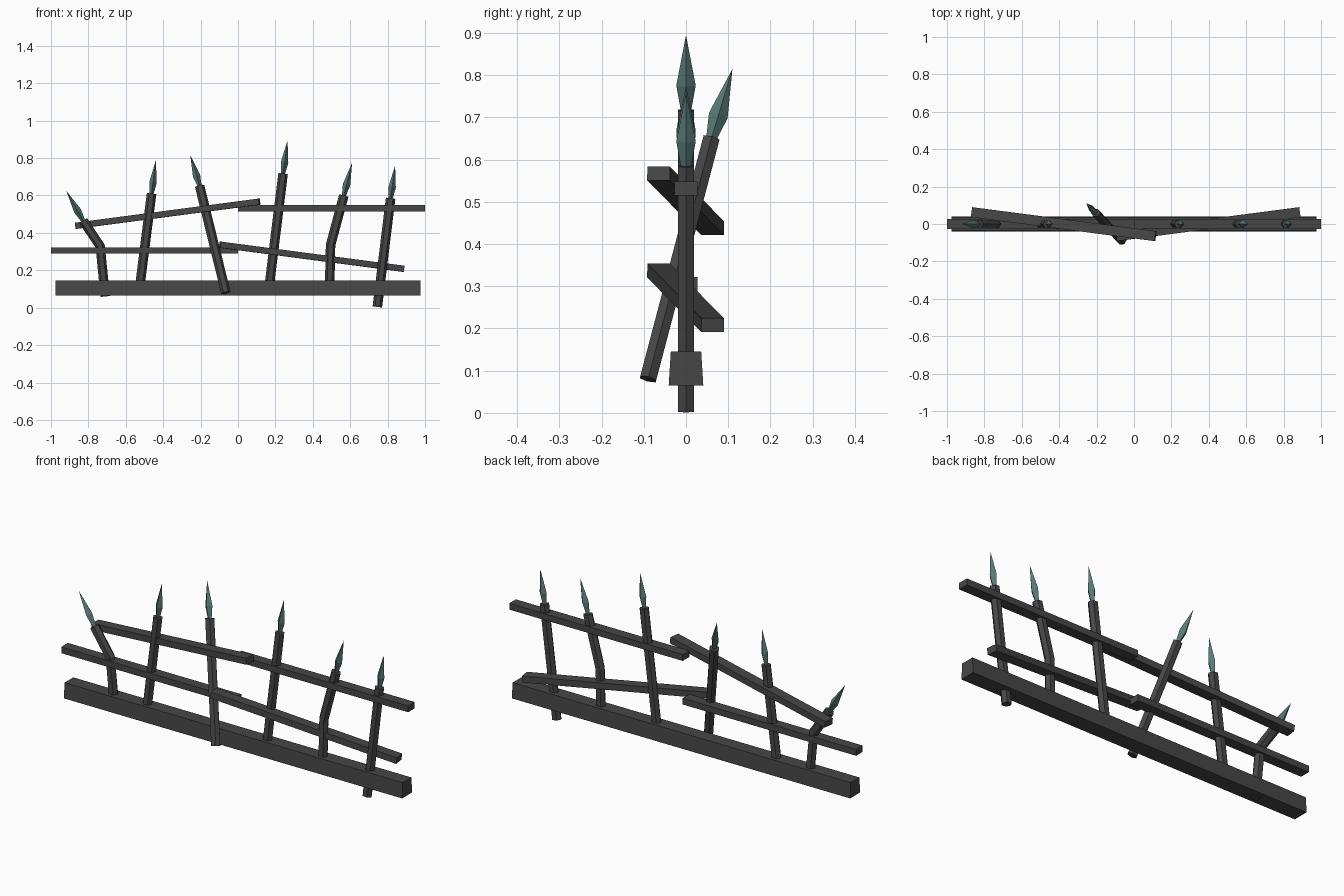
import bpy, bmesh, math
from mathutils import Vector

if "Cube" in bpy.data.objects:
    bpy.data.objects.remove(bpy.data.objects["Cube"])


def material(name, rgb):
    m = bpy.data.materials.new(name)
    m.diffuse_color = (*rgb, 1)
    m.use_nodes = True
    m.node_tree.nodes["Principled BSDF"].inputs["Base Color"].default_value = m.diffuse_color
    return m


IRON = material("dark iron", (0.062, 0.062, 0.062))
TEAL = material("tarnished teal", (0.095, 0.19, 0.18))
X, Z = Vector((1, 0, 0)), Vector((0, 0, 1))


def sweep(name, path, section, ref, mat, scales=None):
    """Sweep a section along a path; section = (along ref, sideways)."""
    path = [Vector(p) for p in path]
    scales = scales or [1] * len(path)
    bm = bmesh.new()
    rings = []
    for i, p in enumerate(path):
        t = Vector((0, 0, 0))
        if i > 0:
            t += (p - path[i - 1]).normalized()
        if i < len(path) - 1:
            t += (path[i + 1] - p).normalized()
        t.normalize()
        u = (ref - t * ref.dot(t)).normalized()
        v = t.cross(u)
        rings.append([bm.verts.new(p + (u * a + v * b) * scales[i]) for a, b in section])
    n = len(section)
    for r0, r1 in zip(rings, rings[1:]):
        for k in range(n):
            j = (k + 1) % n
            bm.faces.new((r0[k], r0[j], r1[j], r1[k]))
    bm.faces.new(rings[0][::-1])
    bm.faces.new(rings[-1])
    bmesh.ops.remove_doubles(bm, verts=bm.verts, dist=1e-5)
    bmesh.ops.recalc_face_normals(bm, faces=bm.faces)
    me = bpy.data.meshes.new(name)
    bm.to_mesh(me)
    bm.free()
    me.materials.append(mat)
    ob = bpy.data.objects.new(name, me)
    bpy.context.collection.objects.link(ob)
    return ob


def ngon(n, ru, rv):
    return [(ru * math.cos(2 * math.pi * k / n), rv * math.sin(2 * math.pi * k / n))
            for k in range(n)]


# Base beam, slightly narrower on top
sweep("base_beam", [(-0.975, 0, 0.105), (0.975, 0, 0.105)],
      [(-0.04, -0.041), (-0.04, 0.041), (0.04, 0.036), (0.04, -0.036)], Z, IRON)

# Four rails: two straight, two fallen askew
RAIL = [(-0.0165, -0.027), (-0.0165, 0.027), (0.0165, 0.027), (0.0165, -0.027)]
rails = {
    "lower_left_rail": [(-1, 0, 0.305), (0, 0, 0.305)],
    "upper_right_rail": [(0, 0, 0.532), (1, 0, 0.532)],
    "upper_left_rail": [(-0.867, 0.063, 0.438), (0.115, -0.065, 0.567)],
    "lower_right_rail": [(-0.097, -0.065, 0.337), (0.885, 0.063, 0.208)],
}
for name, path in rails.items():
    sweep(name, path, RAIL, Z, IRON)

# Posts (path points) with the tip of the spearhead as last point
posts = [
    [(-0.71, 0, 0.06), (-0.737, 0, 0.33), (-0.828, 0, 0.465), (-0.918, 0, 0.625)],
    [(-0.53, 0, 0.075), (-0.462, 0, 0.61), (-0.439, 0, 0.79)],
    [(-0.065, -0.09, 0.08), (-0.205, 0.06, 0.65), (-0.255, 0.11, 0.815)],
    [(0.162, 0, 0.075), (0.241, 0, 0.717), (0.265, 0, 0.895)],
    [(0.489, 0, 0.075), (0.495, 0, 0.335), (0.566, 0, 0.6), (0.61, 0, 0.775)],
    [(0.745, 0, 0.004), (0.816, 0, 0.585), (0.84, 0, 0.76)],
]
POST = ngon(6, 0.0255, 0.0225)
HEAD = ngon(4, 0.02, 0.023)
for i, pts in enumerate(posts, 1):
    sweep(f"post_{i}", pts[:-1], POST, X, IRON)
    top, tip = Vector(pts[-2]), Vector(pts[-1])
    sweep(f"spearhead_{i}", [top.lerp(tip, -0.1), top.lerp(tip, 0.33), tip],
          HEAD, X, TEAL, [0.4, 1, 0])
